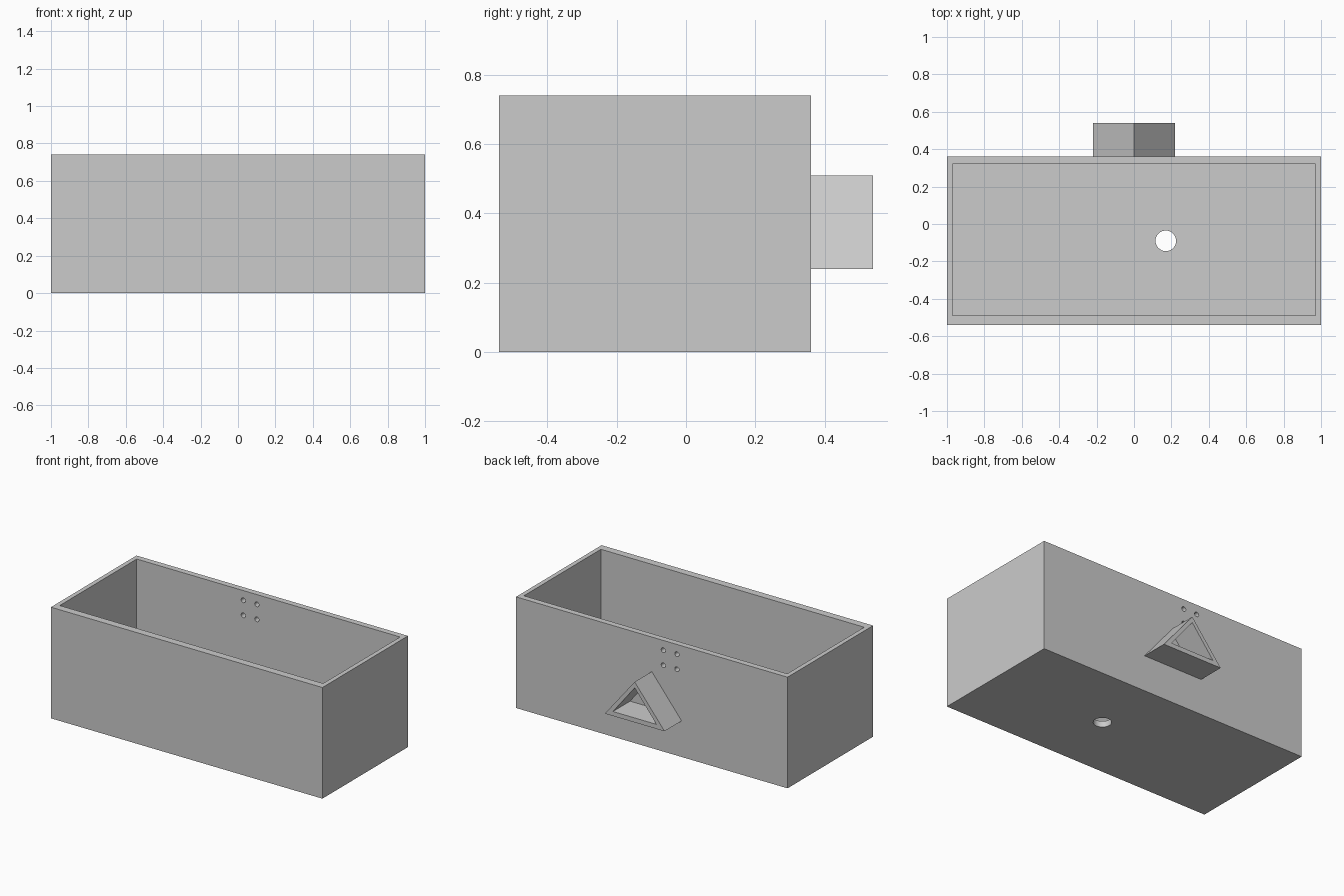
import bpy
import bmesh
from math import radians
from mathutils import Matrix, Vector

old = bpy.data.objects.get("Cube")
if old:
    bpy.data.objects.remove(old, do_unlink=True)

grey = bpy.data.materials.new("plain_grey")
grey.use_nodes = True
grey.diffuse_color = (0.6, 0.6, 0.6, 1)
grey.node_tree.nodes["Principled BSDF"].inputs["Base Color"].default_value = (0.6, 0.6, 0.6, 1)


def make(name, bm):
    bmesh.ops.recalc_face_normals(bm, faces=bm.faces)
    mesh = bpy.data.meshes.new(name)
    bm.to_mesh(mesh)
    bm.free()
    mesh.materials.append(grey)
    obj = bpy.data.objects.new(name, mesh)
    bpy.context.collection.objects.link(obj)
    return obj


def box(name, low, high):
    low, high = Vector(low), Vector(high)
    bm = bmesh.new()
    place = Matrix.Translation((low + high) / 2) @ Matrix.Diagonal((high - low).to_4d())
    bmesh.ops.create_cube(bm, size=1, matrix=place)
    return make(name, bm)


def cylinder(name, center, radius, depth, sides, tilt=0):
    bm = bmesh.new()
    place = Matrix.Translation(center) @ Matrix.Rotation(radians(tilt), 4, "X")
    bmesh.ops.create_cone(bm, cap_ends=True, segments=sides, radius1=radius,
                          radius2=radius, depth=depth, matrix=place)
    return make(name, bm)


def prism(name, half, bottom, top, y0, y1):
    # triangle standing on its base, extruded along y
    bm = bmesh.new()
    corners = ((-half, bottom), (half, bottom), (0, top))
    face = bm.faces.new([bm.verts.new((x, y0, z)) for x, z in corners])
    out = bmesh.ops.extrude_face_region(bm, geom=[face])["geom"]
    moved = [v for v in out if isinstance(v, bmesh.types.BMVert)]
    bmesh.ops.translate(bm, verts=moved, vec=(0, y1 - y0, 0))
    return make(name, bm)


def cut(target, cutter):
    mod = target.modifiers.new("cut", "BOOLEAN")
    mod.operation = "DIFFERENCE"
    mod.solver = "EXACT"
    mod.object = cutter
    bpy.context.view_layer.objects.active = target
    bpy.ops.object.modifier_apply(modifier=mod.name)
    bpy.data.objects.remove(cutter, do_unlink=True)


# open-topped tank
tank = box("tank", (-1, -0.54, 0), (1, 0.36, 0.74))
cut(tank, box("cavity", (-0.97, -0.49, 0.04), (0.97, 0.32, 0.9)))

# drain hole in the floor
cut(tank, cylinder("drain_cutter", (0.17, -0.09, 0.02), 0.055, 0.2, 32))

# four small holes through the back wall
for x in (-0.185, -0.085):
    for z in (0.575, 0.675):
        cut(tank, cylinder("screw_cutter", (x, 0.34, z), 0.016, 0.2, 16, 90))

# hollow triangular spout on the back, closed at the wall
spout = prism("spout", 0.22, 0.24, 0.51, 0.355, 0.54)
cut(spout, prism("spout_cutter", 0.16, 0.27, 0.47, 0.3, 0.6))

# smooth round holes, sharp edges elsewhere
for obj in (tank, spout):
    bpy.ops.object.select_all(action="DESELECT")
    obj.select_set(True)
    bpy.context.view_layer.objects.active = obj
    bpy.ops.object.shade_smooth_by_angle(angle=radians(30))
